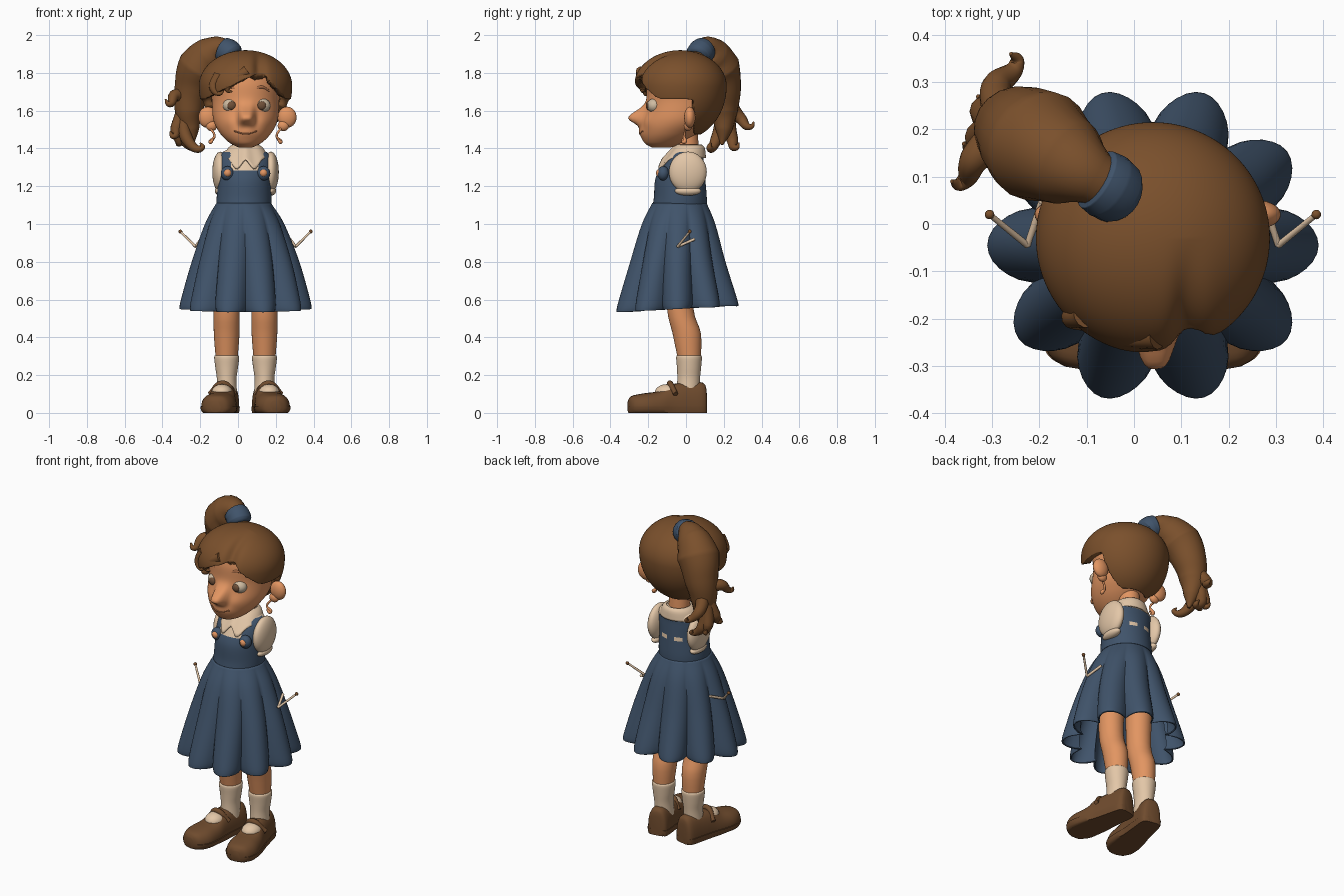
import bpy
import bmesh
from math import sin, cos, pi, exp
from mathutils import Matrix, Vector

if "Cube" in bpy.data.objects:
    bpy.data.objects.remove(bpy.data.objects["Cube"])

MID = 0.04  # the figure's own centre line


def material(name, r, g, b):
    m = bpy.data.materials.new(name)
    m.use_nodes = True
    m.diffuse_color = (r, g, b, 1)
    bsdf = next(n for n in m.node_tree.nodes if n.type == "BSDF_PRINCIPLED")
    bsdf.inputs["Base Color"].default_value = (r, g, b, 1)
    return m


BLUE = material("denim blue", 0.051, 0.087, 0.145)
BROWN = material("hair brown", 0.195, 0.08, 0.025)
LEATHER = material("shoe brown", 0.16, 0.071, 0.027)
SKIN = material("skin", 0.76, 0.3, 0.12)
LIP = material("lip and brow", 0.45, 0.17, 0.07)
CREAM = material("cream cloth", 0.77, 0.57, 0.39)
WHITE = material("eye white", 0.62, 0.5, 0.36)
IRIS = material("iris", 0.16, 0.08, 0.04)


def finish(name, bm, *mats):
    bmesh.ops.recalc_face_normals(bm, faces=bm.faces)
    mesh = bpy.data.meshes.new(name)
    bm.to_mesh(mesh)
    bm.free()
    for m in mats:
        mesh.materials.append(m)
    for p in mesh.polygons:
        p.use_smooth = True
    mesh.set_sharp_from_angle(angle=1.0)
    obj = bpy.data.objects.new(name, mesh)
    bpy.context.collection.objects.link(obj)
    return obj


def smooth_rows(rows, steps):
    """Catmull-Rom interpolation through a list of number rows."""
    out = []
    for i in range(len(rows) - 1):
        a, b, c, d = (rows[min(max(i + k, 0), len(rows) - 1)] for k in (-1, 0, 1, 2))
        for s in range(steps):
            t = s / steps
            out.append([q + t / 2 * (r - p + t * (2 * p - 5 * q + 4 * r - w + t * (3 * (q - r) + w - p)))
                        for p, q, r, w in zip(a, b, c, d)])
    return out + [list(rows[-1])]


def loft(name, rows, *mats, n=32, steps=4, shape=None, caps=True, paint=None):
    """Rows are height, centre x, centre y, radius x, radius y."""
    bm = bmesh.new()
    rings = []
    rows = smooth_rows(rows, steps)
    for i, (z, cx, cy, rx, ry) in enumerate(rows):
        ring = []
        for k in range(n):
            a = 2 * pi * k / n
            co = Vector((cx + rx * cos(a), cy + ry * sin(a), z))
            if shape:
                co = shape(co, a, i / (len(rows) - 1), Vector((cx, cy, z)))
            ring.append(bm.verts.new(co))
        rings.append(ring)
    for lo, hi in zip(rings, rings[1:]):
        for k in range(n):
            j = (k + 1) % n
            f = bm.faces.new((lo[k], lo[j], hi[j], hi[k]))
            if paint:
                f.material_index = paint(f.calc_center_median())
    if caps:
        bm.faces.new(rings[0])
        bm.faces.new(rings[-1])
    return finish(name, bm, *mats)


def ball(name, centre, radii, mat):
    bm = bmesh.new()
    bmesh.ops.create_uvsphere(bm, u_segments=28, v_segments=18, radius=1,
                              matrix=Matrix.LocRotScale(Vector(centre), None, Vector(radii)))
    return finish(name, bm, mat)


def tube(name, points, mat, sides=4):
    """Points are x, y, z, radius."""
    curve = bpy.data.curves.new(name, "CURVE")
    curve.dimensions = "3D"
    curve.bevel_depth = 1
    curve.bevel_resolution = sides
    curve.use_fill_caps = True
    spline = curve.splines.new("BEZIER")
    spline.bezier_points.add(len(points) - 1)
    for p, (x, y, z, r) in zip(spline.bezier_points, points):
        p.co, p.radius = (x, y, z), r
        p.handle_left_type = p.handle_right_type = "AUTO"
    curve.materials.append(mat)
    obj = bpy.data.objects.new(name, curve)
    bpy.context.collection.objects.link(obj)
    bpy.ops.object.select_all(action="DESELECT")
    obj.select_set(True)
    bpy.context.view_layer.objects.active = obj
    bpy.ops.object.convert(target="MESH")


def solidify(obj, thickness):
    mod = obj.modifiers.new("thickness", "SOLIDIFY")
    mod.thickness = thickness


# Skirt with ten flared pleats and a hem that dips at the front
def pleat(co, a, t, c):
    k = 1 - 0.29 * t * (1 - abs(cos(5 * a)) ** 0.8)
    return Vector((c.x + (co.x - c.x) * k, c.y + (co.y - c.y) * k, co.z + 0.05 * t * (co.y - c.y)))


skirt = loft("skirt", [(1.11, 0.03, -0.035, 0.145, 0.145), (1.0, 0.035, -0.04, 0.21, 0.2),
                       (0.8, MID, -0.045, 0.285, 0.262), (0.6, MID, -0.045, 0.342, 0.326),
                       (0.55, MID, -0.045, 0.35, 0.338)],
             BLUE, n=120, steps=6, shape=pleat, caps=False)
solidify(skirt, 0.008)


# Torso: pinafore over a shirt, coloured by height and side
def pinafore(c):
    dx = abs(c.x - 0.035)
    if c.y > 0.02:
        slit = 0.02 < dx < 0.07 and 1.225 < c.z < 1.25
        return 1 if slit or c.z > 1.35 or (dx > 0.12 and c.z > 1.2) else 0
    strap = 0.073 < dx < 0.14 and c.z < 1.38
    return 0 if c.z < 1.2 or (c.z < 1.285 and dx < 0.11) or strap else 1


loft("torso", [(1.08, 0.03, -0.035, 0.145, 0.145), (1.14, 0.032, -0.03, 0.145, 0.14),
               (1.24, 0.035, -0.03, 0.14, 0.132), (1.32, 0.035, -0.015, 0.145, 0.11),
               (1.37, 0.035, 0.0, 0.13, 0.09), (1.41, 0.035, 0.01, 0.06, 0.06)],
     BLUE, CREAM, n=72, steps=8, paint=pinafore)


# Collar with two front points
def collar_points(co, a, t, c):
    off = abs(a - 1.5 * pi)
    drop = t * exp(-((off - 0.42) / 0.28) ** 2)
    return co + Vector((0, -0.03 * drop, -0.055 * drop))


collar = loft("collar", [(1.42, MID, 0.015, 0.07, 0.07), (1.4, MID, 0.01, 0.095, 0.09),
                         (1.35, MID, -0.01, 0.122, 0.116)], CREAM, n=64, shape=collar_points, caps=False)
solidify(collar, 0.01)
loft("neck", [(1.36, MID, 0.01, 0.06, 0.06), (1.52, MID, 0.0, 0.06, 0.06)], SKIN)


# Head, tapering to the chin, with nose, lips and cheeks drawn out of the front
def face(co, a, t, c):
    if sin(a) < 0:
        dx, dz = co.x - MID - 0.006, co.z - 1.562
        nose = 0.078 * exp(-(dx / 0.042) ** 4 - (dz / (0.05 if dz > 0 else 0.036)) ** 2)
        lips = 0.012 * exp(-(dx / 0.06) ** 2 - ((co.z - 1.485) / 0.03) ** 2)
        cheeks = 0.01 * exp(-((abs(dx) - 0.09) / 0.04) ** 2 - ((co.z - 1.54) / 0.04) ** 2)
        co.y -= nose + lips + cheeks
    return co


loft("head", [(1.405, MID, -0.13, 0.035, 0.05), (1.43, MID, -0.115, 0.085, 0.105),
              (1.48, MID, -0.085, 0.135, 0.15), (1.55, MID, -0.047, 0.17, 0.183),
              (1.65, MID, -0.025, 0.178, 0.185), (1.75, MID, -0.025, 0.185, 0.18),
              (1.83, MID, -0.025, 0.15, 0.15), (1.87, MID, -0.025, 0.06, 0.06)],
     SKIN, n=120, steps=9, shape=face)
tube("mouth", [(-0.02, -0.227, 1.492, 0.004), (MID, -0.246, 1.477, 0.004), (0.1, -0.227, 1.492, 0.004)], LIP)

# Hair cap: a dome with a parting groove, opened around the face
bm = bmesh.new()
bmesh.ops.create_uvsphere(bm, u_segments=112, v_segments=80, radius=1)
for v in bm.verts:
    x, y, z = v.co
    v.co = (MID + x * 0.247, -0.03 + y * 0.245, 1.73 + z * (0.19 if z > 0 else 0.285))
    if y < 0 and z > -0.5:
        depth = 0.11 * exp(-((v.co.x - 0.115) / 0.03) ** 2) * min(1, -1.3 * y)
        v.co = v.co.lerp(Vector((MID, -0.03, 1.73)), depth)


def face_opening(c):
    slope = 0.5 if c.x < 0.12 else 1.1
    line = max(1.655, 1.8 - slope * abs(c.x - 0.12))
    return (c.y < 0.035 and c.z < line) or c.z < 1.47


bmesh.ops.delete(bm, geom=[f for f in bm.faces if face_opening(f.calc_center_median())], context="FACES")
for _ in range(8):
    bmesh.ops.smooth_vert(bm, verts=[v for v in bm.verts if v.is_boundary], factor=0.5,
                          use_axis_x=True, use_axis_y=True, use_axis_z=True)
hair = finish("hair_cap", bm, BROWN)
solidify(hair, 0.045)

# Loose forehead curls
tube("outer_curl", [(-0.1, -0.19, 1.79, 0.03), (-0.13, -0.2, 1.72, 0.022), (-0.1, -0.215, 1.69, 0.012),
                    (-0.075, -0.22, 1.705, 0.004)], BROWN)
tube("inner_curl", [(0.05, -0.235, 1.81, 0.03), (-0.03, -0.235, 1.755, 0.025), (-0.055, -0.23, 1.71, 0.014),
                    (-0.03, -0.23, 1.7, 0.004)], BROWN)

# Ponytail, its tie and curled ends
tube("ponytail", [(-0.02, 0.06, 1.87, 0.05), (-0.08, 0.095, 1.925, 0.058), (-0.14, 0.13, 1.9, 0.095),
                  (-0.2, 0.165, 1.83, 0.12), (-0.24, 0.195, 1.72, 0.097), (-0.26, 0.2, 1.6, 0.075),
                  (-0.25, 0.2, 1.5, 0.045), (-0.24, 0.19, 1.42, 0.008)], BROWN, sides=8)
tube("hair_tie", [(-0.025, 0.06, 1.882, 0.05), (-0.035, 0.066, 1.894, 0.068), (-0.055, 0.08, 1.91, 0.072),
                  (-0.078, 0.094, 1.922, 0.068), (-0.085, 0.098, 1.925, 0.05)], BLUE, sides=8)
for i, (x, y, z) in enumerate([(-0.26, 0.36, 1.53), (-0.385, 0.09, 1.65), (-0.36, 0.17, 1.48),
                               (-0.33, 0.27, 1.44), (-0.2, 0.13, 1.42), (-0.24, 0.28, 1.42)]):
    tube(f"ponytail_curl_{i + 1}", [(-0.26, 0.21, 1.66, 0.045), (-0.2 + x * 0.35, 0.09 + y * 0.55, z + 0.03, 0.032),
                                    (x * 0.95, y * 0.95, z - 0.015, 0.016), (x, y, z + 0.01, 0.004)], BROWN)


# Paired parts, left at +x; shoes have boxy sections
def shoe_body(co, a, t, c):
    co.x *= max(abs(cos(a)), 0.01) ** -0.3
    co.y = max(co.y, 0.0)
    return co


def shoe_sole(co, a, t, c):
    co.x *= 1.06
    co.y = min(max(co.y, 0.0), 0.035)
    return co


SHOE = [(-0.108, 0, 0.04, 0.03, 0.08), (-0.09, 0, 0.04, 0.058, 0.12), (0.0, 0, 0.04, 0.067, 0.12),
        (0.08, 0, 0.04, 0.074, 0.11), (0.15, 0, 0.035, 0.086, 0.08), (0.23, 0, 0.035, 0.09, 0.068),
        (0.29, 0, 0.035, 0.065, 0.055), (0.31, 0, 0.035, 0.025, 0.03)]

for side, s in (("left", 1), ("right", -1)):
    def at(d):
        return MID + s * d

    # Leg, sock and shoe
    leg = at(0.1)
    loft(f"{side}_leg", [(0.8, leg, -0.03, 0.075, 0.075), (0.55, leg, -0.03, 0.069, 0.07),
                         (0.42, leg, 0.004, 0.068, 0.075), (0.28, leg, 0.018, 0.057, 0.06)], SKIN)
    loft(f"{side}_sock", [(0.305, leg, 0.016, 0.058, 0.06), (0.295, leg, 0.016, 0.066, 0.068),
                          (0.24, leg, 0.016, 0.06, 0.064), (0.18, leg, 0.014, 0.052, 0.06),
                          (0.1, leg, 0.01, 0.055, 0.06)], CREAM)
    for part, form in (("shoe", shoe_body), ("sole", shoe_sole)):
        obj = loft(f"{side}_{part}", SHOE, LEATHER, shape=form)
        obj.location.x = at(0.107)
        obj.rotation_euler = (pi / 2, 0, s * 0.17)
    ball(f"{side}_instep", (at(0.125), -0.1, 0.108), (0.055, 0.065, 0.044), CREAM)
    tube(f"{side}_shoe_strap", [(at(0.055), -0.065, 0.1, 0.013), (at(0.12), -0.085, 0.155, 0.017),
                                (at(0.19), -0.055, 0.1, 0.013)], LEATHER)

    # Puffed sleeve with cuff, and a strap button
    ball(f"{side}_sleeve", (at(0.134), 0.01, 1.275), (0.042, 0.1, 0.108), CREAM)
    ball(f"{side}_cuff", (at(0.132), 0.01, 1.175), (0.03, 0.07, 0.025), CREAM)
    ball(f"{side}_button", (at(0.095), -0.12, 1.268), (0.036, 0.032, 0.038), BLUE)
    ball(f"{side}_button_centre", (at(0.095), -0.142, 1.27), (0.02, 0.017, 0.02), SKIN)

    # Eye, brow and ear
    ball(f"{side}_eye", (at(0.082) + 0.006, -0.168, 1.627), (0.044, 0.039, 0.038), WHITE)
    ball(f"{side}_iris", (at(0.08) + 0.006, -0.199, 1.627), (0.023, 0.014, 0.023), IRIS)
    tube(f"{side}_brow", [(at(0.04), -0.196, 1.71, 0.006), (at(0.08), -0.185, 1.725, 0.009),
                          (at(0.125), -0.158, 1.705, 0.005)], LIP)
    ball(f"{side}_ear", (at(0.21) + 0.01, 0.02, 1.565), (0.05, 0.03, 0.056), SKIN)
    ball(f"{side}_ear_lobe", (at(0.19) + 0.01, 0.01, 1.52), (0.03, 0.022, 0.028), SKIN)
    tube(f"{side}_earring", [(at(0.19), 0.0, 1.51, 0.006), (at(0.165), -0.01, 1.465, 0.006),
                             (at(0.185), -0.01, 1.435, 0.012), (at(0.17), -0.02, 1.45, 0.004)], SKIN)

    # Bent knobbed stick at the hip
    tube(f"{side}_stick", [(at(0.345), 0.02, 0.96, 0.006), (at(0.265), -0.045, 0.88, 0.007)], CREAM)
    tube(f"{side}_stick_fork", [(at(0.265), -0.045, 0.88, 0.007), (at(0.235), 0.045, 0.92, 0.008)], CREAM)
    ball(f"{side}_stick_knob", (at(0.345), 0.02, 0.96), (0.01, 0.01, 0.01), BROWN)
